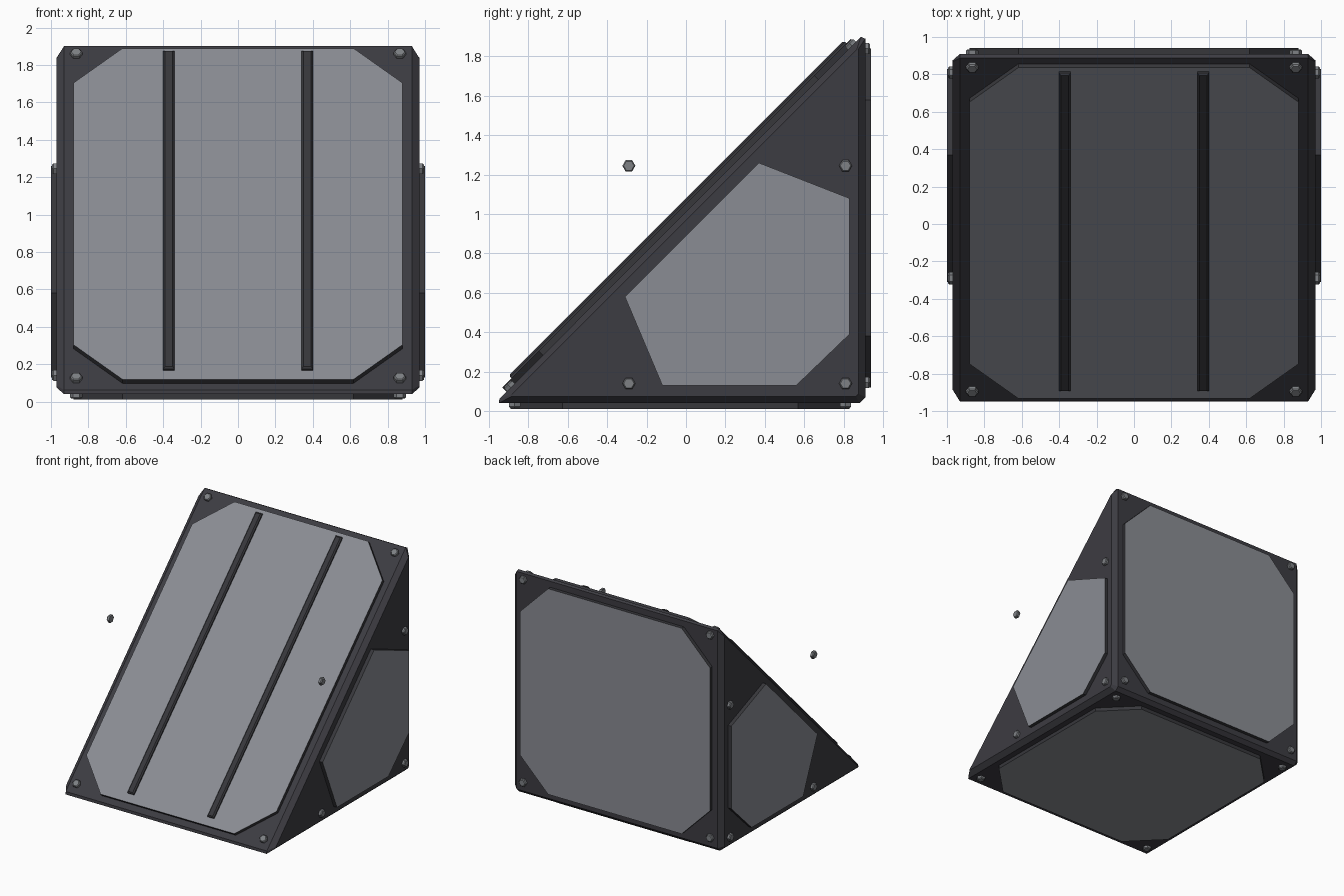
import bpy, bmesh, math
from mathutils import Vector, Matrix

if "Cube" in bpy.data.objects:
    bpy.data.objects.remove(bpy.data.objects["Cube"])


def material(name, rgb):
    m = bpy.data.materials.new(name)
    m.diffuse_color = (*rgb, 1)
    m.use_nodes = True
    m.node_tree.nodes["Principled BSDF"].inputs["Base Color"].default_value = m.diffuse_color
    return m


FRAME = material("dark frame", (0.046, 0.045, 0.054))
TRIM = material("dark trim", (0.038, 0.038, 0.044))
PANEL = material("grey panel", (0.255, 0.265, 0.295))
BOLT = material("bolt metal", (0.21, 0.22, 0.235))


def finish(name, bm, mats):
    bmesh.ops.recalc_face_normals(bm, faces=bm.faces)
    me = bpy.data.meshes.new(name)
    bm.to_mesh(me)
    bm.free()
    for m in mats:
        me.materials.append(m)
    ob = bpy.data.objects.new(name, me)
    bpy.context.collection.objects.link(ob)
    return ob


def loft(name, rings, mats, top_normal=None):
    """Join equal-sized rings and cap the ends; faces along top_normal get material 1."""
    bm = bmesh.new()
    loops = [[bm.verts.new(p) for p in r] for r in rings]
    n = len(loops[0])
    for a, b in zip(loops, loops[1:]):
        for i in range(n):
            j = (i + 1) % n
            bm.faces.new((a[i], a[j], b[j], b[i]))
    bm.faces.new(loops[0][::-1])
    bm.faces.new(loops[-1])
    bmesh.ops.recalc_face_normals(bm, faces=bm.faces)
    if top_normal:
        for f in bm.faces:
            f.normal_update()
            if f.normal.dot(top_normal) > 0.9:
                f.material_index = 1
    return finish(name, bm, mats)


class Side:
    """Flat face of the wedge: local u, v in the face, w outward."""

    def __init__(self, origin, u, v, n):
        self.o, self.u, self.v, self.n = (Vector(a) for a in (origin, u, v, n))

    def at(self, u, v, w=0):
        return self.o + self.u * u + self.v * v + self.n * w

    def plate(self, name, pts, thick=0.03):
        rings = [[self.at(u, v, w) for u, v in pts] for w in (-0.005, thick)]
        loft(name, rings, [TRIM, PANEL], self.n)

    def bolt(self, name, u, v, r=0.033):
        rings = []
        for w, k in ((-0.002, 1), (0.017, 1), (0.024, 0.8)):
            rings.append([self.at(u + r * k * math.cos(i * math.pi / 3),
                                  v + r * k * math.sin(i * math.pi / 3), w) for i in range(6)])
        loft(name, rings, [BOLT])


def octagon(hx, v0, v1, c):
    return [(-hx + c, v0), (hx - c, v0), (hx, v0 + c), (hx, v1 - c),
            (hx - c, v1), (-hx + c, v1), (-hx, v1 - c), (-hx, v0 + c)]


# wedge body with chamfered ends
outer = [(-.95, .04), (.88, .04), (.91, .07), (.91, 1.89), (.888, 1.90), (-.947, .063)]
inner = [(-.885, .075), (.862, .075), (.875, .088), (.875, 1.838), (.867, 1.835), (-.883, .085)]
loft("wedge_body", [[(x, y, z) for y, z in prof] for x, prof in
                    ((-.97, inner), (-.93, outer), (.93, outer), (.97, inner))], [FRAME])

# local frames of the wedge faces
s = math.sqrt(0.5)
slope = Side((0, 0, 1.01), (1, 0, 0), (0, s, s), (0, -s, s))
back = Side((0, .91, 0), (1, 0, 0), (0, 0, 1), (0, 1, 0))
bottom = Side((0, 0, .04), (1, 0, 0), (0, 1, 0), (0, 0, -1))

# octagonal panels with corner bolts
for name, side, lo, hi, blo, bhi in (
        ("slope", slope, -1.29, 1.213, -1.258, 1.193),
        ("back", back, .12, 1.84, .145, 1.84),
        ("bottom", bottom, -.89, .83, -.87, .81)):
    side.plate(name + "_panel", octagon(.88, lo, hi, .262))
    for x in (-.865, .865):
        for v in (blo, bhi):
            side.bolt(name + "_bolt", x, v)

# side panels and bolts, including the detached pair off the slope
side_pts = [(-.31, .58), (.37, 1.26), (.83, 1.08), (.83, .39), (.56, .13), (-.12, .13)]
for sx, label in ((-1, "left"), (1, "right")):
    side = Side((.97 * sx, 0, 0), (0, 1, 0), (0, 0, 1), (sx, 0, 0))
    side.plate(label + "_side_panel", side_pts)
    for y in (-.29, .81):
        for z in (.14, 1.245):
            side.bolt(label + "_side_bolt", y, z)

# raised ribs running up the slope
for x, label in ((-.37, "left"), (.37, "right")):
    rings = []
    for w, d in ((.02, 0), (.04, 0), (.05, .01)):
        rings.append([slope.at(x + a * (.03 - d), v - b * d, w) for a, b, v in
                      ((-1, -1, -1.222), (1, -1, -1.222), (1, 1, 1.182), (-1, 1, 1.182))])
    loft(label + "_rib", rings, [TRIM])
